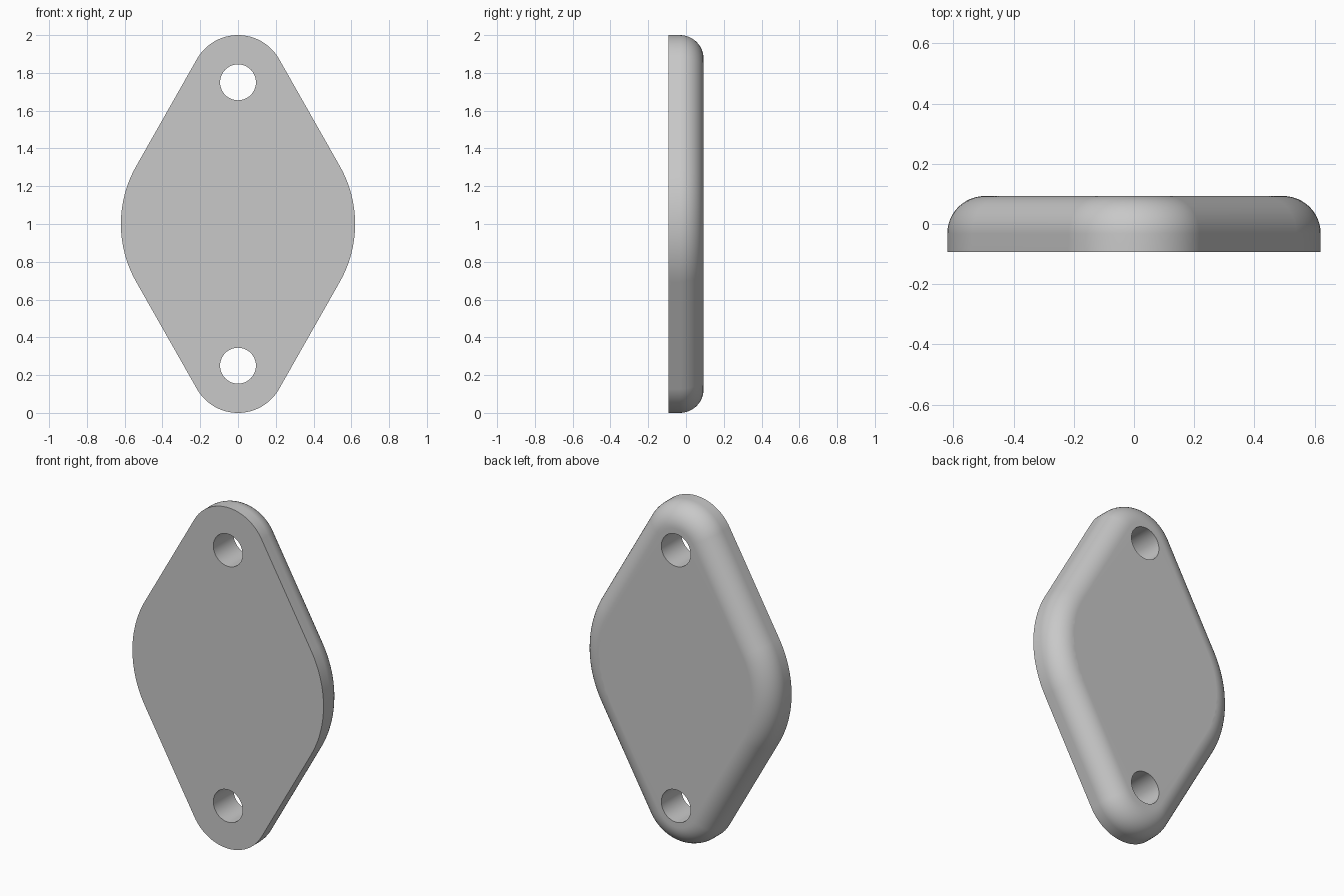
import bpy
import bmesh
from math import asin, cos, pi, radians, sin

cube = bpy.data.objects.get("Cube")
if cube:
    bpy.data.objects.remove(cube)

MIDDLE_R = 0.62      # radius of the wide middle
END_R = 0.25         # radius of the two ends
END_Z = 0.75         # distance of the ends from the middle
HOLE_R = 0.095
HALF = 0.093         # half the thickness
FILLET = 0.125
TILT = asin((MIDDLE_R - END_R) / END_Z)


def arc(cz, r, start, end, steps):
    angles = [start + (end - start) * i / steps for i in range(steps + 1)]
    return [(r * cos(a), 1 + cz + r * sin(a)) for a in angles]


def outline(inset):
    """Tangent outline of the middle and end circles, shrunk by inset."""
    mid, end = MIDDLE_R - inset, END_R - inset
    return (arc(0, mid, -TILT, TILT, 24)
            + arc(END_Z, end, TILT, pi - TILT, 32)
            + arc(0, mid, pi - TILT, pi + TILT, 24)
            + arc(-END_Z, end, pi + TILT, 2 * pi - TILT, 32))


bm = bmesh.new()


def ring(points, y):
    verts = [bm.verts.new((x, y, z)) for x, z in points]
    edges = [bm.edges.new((v, verts[i - 1])) for i, v in enumerate(verts)]
    return verts, edges


def skin(a, b):
    for i in range(len(a)):
        bm.faces.new((a[i - 1], a[i], b[i], b[i - 1]))


# Straight rim, then the rounded back edge
rings = [ring(outline(0), -HALF)]
for i in range(13):
    t = pi / 2 * i / 12
    rings.append(ring(outline(FILLET * (1 - cos(t))),
                      HALF - FILLET + FILLET * sin(t)))
for a, b in zip(rings, rings[1:]):
    skin(a[0], b[0])

# Walls of the two bolt holes
front_edges, back_edges = list(rings[0][1]), list(rings[-1][1])
for side in (-1, 1):
    circle = arc(side * END_Z, HOLE_R, 0, 2 * pi, 48)[:-1]
    front, back = ring(circle, -HALF), ring(circle, HALF)
    skin(front[0], back[0])
    front_edges += front[1]
    back_edges += back[1]

# Flat front and back faces around the holes
for edges in (front_edges, back_edges):
    bmesh.ops.triangle_fill(bm, edges=edges, use_beauty=True)
bmesh.ops.recalc_face_normals(bm, faces=bm.faces)

mesh = bpy.data.meshes.new("flange_plate")
bm.to_mesh(mesh)
bm.free()
plate = bpy.data.objects.new("flange_plate", mesh)
bpy.context.collection.objects.link(plate)

# Plain grey finish
grey = bpy.data.materials.new("light_grey")
grey.use_nodes = True
grey.diffuse_color = (0.58, 0.58, 0.58, 1)
grey.node_tree.nodes["Principled BSDF"].inputs["Base Color"].default_value = grey.diffuse_color
mesh.materials.append(grey)

# Smooth rounding with crisp front and hole edges
bpy.ops.object.select_all(action="DESELECT")
plate.select_set(True)
bpy.context.view_layer.objects.active = plate
bpy.ops.object.shade_smooth_by_angle(angle=radians(30))
weighted = plate.modifiers.new("flat_faces", "WEIGHTED_NORMAL")
weighted.keep_sharp = True
